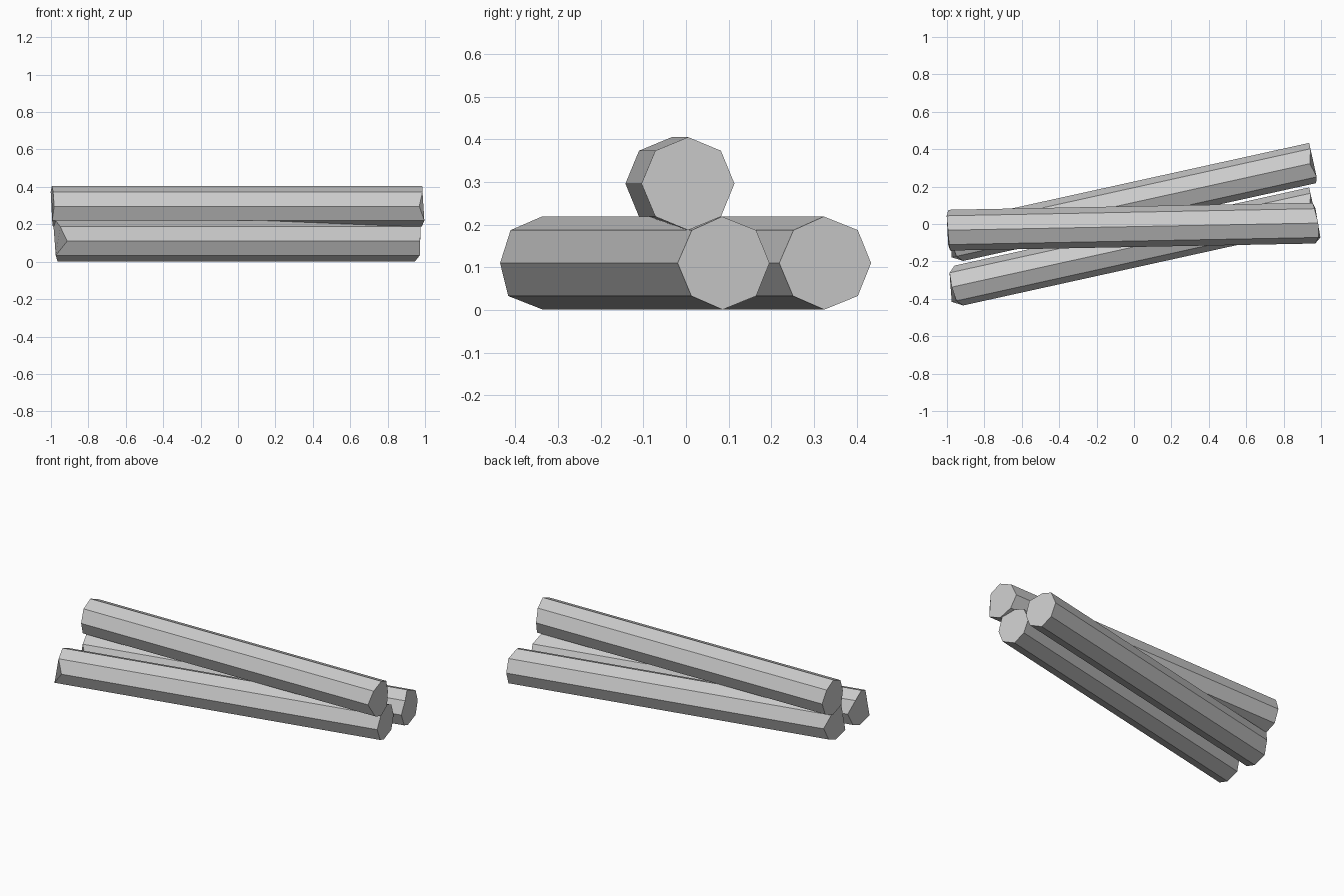
import bpy, bmesh, math
from mathutils import Vector

if "Cube" in bpy.data.objects:
    bpy.data.objects.remove(bpy.data.objects["Cube"])

R = 0.109


def log(name, start, end, start_chips, end_chips):
    """Eight-sided log between two points; chips shift each end corner along the axis."""
    a, b = Vector(start), Vector(end)
    axis = (b - a).normalized()
    up = Vector((0, 0, 1))
    side = up.cross(axis).normalized()
    bm = bmesh.new()
    rings = []
    for centre, chips in ((a, start_chips), (b, end_chips)):
        ring = []
        for k, chip in enumerate(chips):
            t = k * math.pi / 4
            ring.append(bm.verts.new(
                centre + R * (side * math.cos(t) + up * math.sin(t)) + axis * chip))
        rings.append(ring)
    lo, hi = rings
    # bark sides
    for k in range(8):
        n = (k + 1) % 8
        bm.faces.new((lo[k], lo[n], hi[n], hi[k]))
    # sawn ends
    bm.faces.new(lo)
    bm.faces.new(hi)
    bmesh.ops.recalc_face_normals(bm, faces=bm.faces)
    mesh = bpy.data.meshes.new(name)
    bm.to_mesh(mesh)
    bm.free()
    obj = bpy.data.objects.new(name, mesh)
    bpy.context.collection.objects.link(obj)
    return obj


# two parallel bottom logs, the same shape shifted in y
low_start = [0.019, -0.015, -0.02, -0.012, 0.019, -0.037, -0.01, 0]
low_end = [0, 0, -0.02, 0, -0.01, -0.005, -0.015, 0]
for name, y in (("front_log", 0), ("back_log", 0.238)):
    log(name, (-0.955, -0.333 + y, 0.11), (0.96, 0.089 + y, 0.11), low_start, low_end)

# top log lying across them
log("top_log", (-0.99, -0.033, 0.296), (0.982, 0.005, 0.296),
    [0, -0.01, -0.005, 0, 0.005, -0.005, 0, 0],
    [-0.025, -0.015, 0.003, 0.003, -0.015, 0.013, 0, -0.01])
